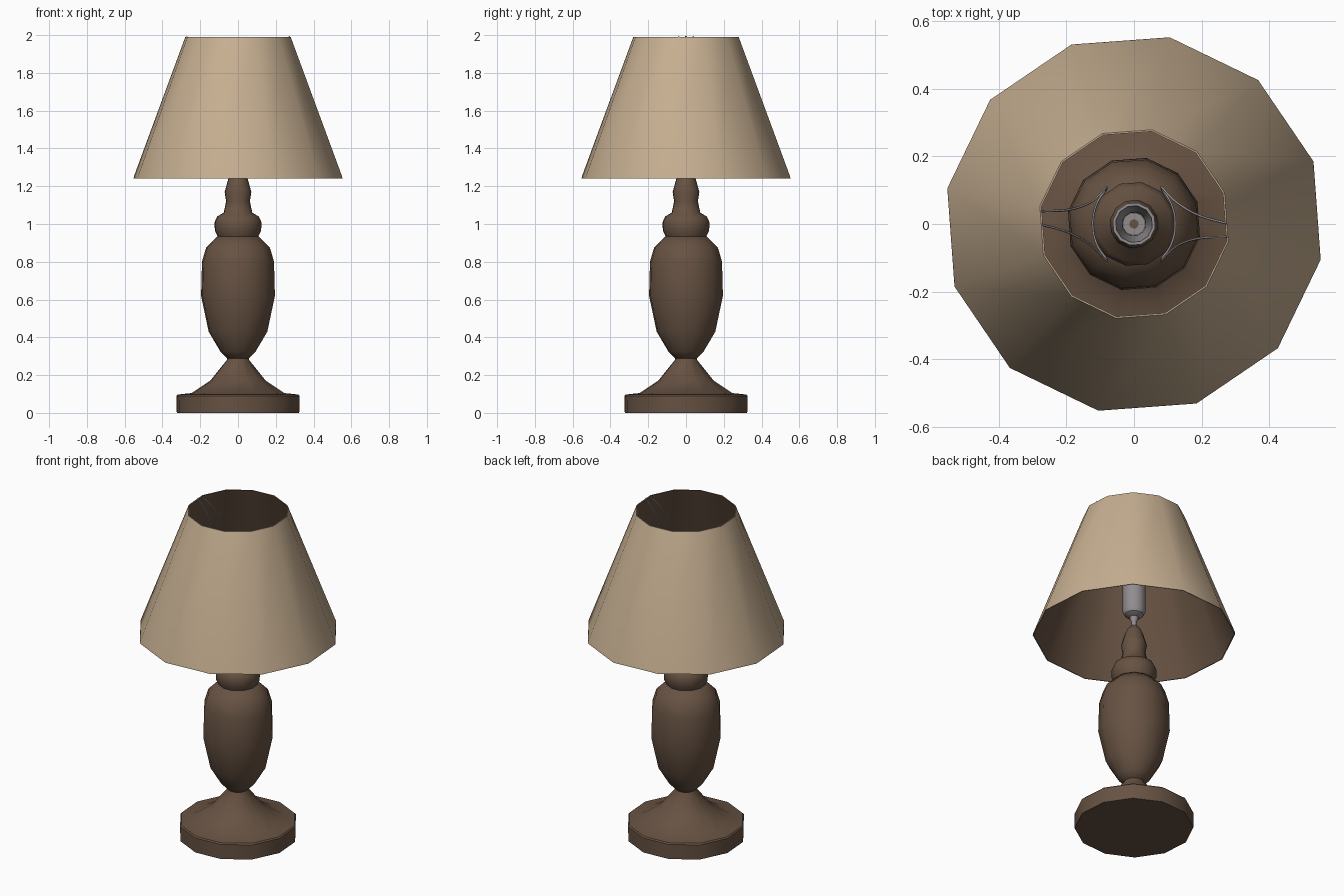
import bpy, bmesh, math

if "Cube" in bpy.data.objects:
    bpy.data.objects.remove(bpy.data.objects["Cube"])

SIDES = 12
TURN = math.radians(19.2)  # rotation of the twelve-sided parts


def material(name, rgb):
    m = bpy.data.materials.new(name)
    m.diffuse_color = (*rgb, 1)
    m.use_nodes = True
    m.node_tree.nodes["Principled BSDF"].inputs["Base Color"].default_value = m.diffuse_color
    return m


wood = material("dark_brown", (0.135, 0.085, 0.055))
cloth = material("tan_cloth", (0.57, 0.43, 0.285))
metal = material("grey_metal", (0.29, 0.27, 0.275))


def lathe(name, profile, mats, sides=SIDES, angle=35, closed=False, rule=None):
    """Spin a (radius, height) profile around z; cap its ends unless it is closed."""
    bm = bmesh.new()
    rings = []
    for r, z in profile:
        rings.append([bm.verts.new((r * math.cos(TURN + i * math.tau / sides),
                                    r * math.sin(TURN + i * math.tau / sides), z))
                      for i in range(sides)])
    pairs = list(zip(rings, rings[1:]))
    if closed:
        pairs.append((rings[-1], rings[0]))
    for k, (a, b) in enumerate(pairs):
        for i in range(sides):
            j = (i + 1) % sides
            f = bm.faces.new((a[i], a[j], b[j], b[i]))
            f.material_index = rule(k) if rule else 0
    if not closed:
        bm.faces.new(rings[0][::-1])
        f = bm.faces.new(rings[-1])
        f.material_index = rule(len(pairs)) if rule else 0
    bmesh.ops.recalc_face_normals(bm, faces=bm.faces)
    me = bpy.data.meshes.new(name)
    bm.to_mesh(me)
    bm.free()
    ob = bpy.data.objects.new(name, me)
    bpy.context.collection.objects.link(ob)
    for m in mats:
        me.materials.append(m)
    bpy.ops.object.select_all(action='DESELECT')
    ob.select_set(True)
    bpy.context.view_layer.objects.active = ob
    bpy.ops.object.shade_smooth_by_angle(angle=math.radians(angle))
    return ob


# Turned wooden foot and body
lathe("foot", [(0.33, 0), (0.332, 0.09), (0.325, 0.097), (0.25, 0.105),
               (0.15, 0.17), (0.06, 0.28), (0.056, 0.30)], [wood])
lathe("body", [(0.056, 0.285), (0.095, 0.325), (0.158, 0.43), (0.199, 0.62),
               (0.194, 0.80), (0.172, 0.875), (0.112, 0.935)], [wood], angle=50)
lathe("collar_and_neck", [(0.105, 0.925), (0.125, 0.965), (0.126, 1.01), (0.112, 1.04),
                          (0.077, 1.06), (0.064, 1.12), (0.072, 1.17), (0.066, 1.19),
                          (0.052, 1.24), (0.038, 1.272)], [wood], angle=50)

# Metal stem and hollow bulb socket
lathe("stem", [(0.026, 1.265), (0.026, 1.285), (0.014, 1.295), (0.014, 1.32),
               (0.024, 1.34), (0.024, 1.37)], [metal])
lathe("socket", [(0.024, 1.35), (0.054, 1.365), (0.064, 1.385), (0.064, 1.60), (0.055, 1.60),
                 (0.036, 1.46), (0.034, 1.43), (0.014, 1.43)],
      [metal, wood], rule=lambda k: 1 if k == 7 else 0)

# Thin lampshade: cloth outside and on the rims, brown lining inside
lathe("lampshade", [(0.563, 1.24), (0.561, 1.252), (0.284, 1.99), (0.279, 1.99), (0.558, 1.24)],
      [cloth, wood], closed=True, rule=lambda k: 1 if k == 3 else 0)

# Wire clips that hang from the upper rim and grip the bulb on both sides
for side, label in ((-1, "left"), (1, "right")):
    dy = -0.018 * side
    path = [(0.274, 0.020, 1.992), (0.20, 0.032, 1.94), (0.13, 0.062, 1.84), (0.083, 0.102, 1.70),
            (0.108, 0.065, 1.69), (0.122, 0.0, 1.685)]
    path += [(x, -y, z) for x, y, z in path[-2::-1]]
    cu = bpy.data.curves.new("wire_" + label, 'CURVE')
    cu.dimensions = '3D'
    cu.bevel_depth = 0.0035
    cu.bevel_resolution = 1
    cu.resolution_u = 5
    cu.use_fill_caps = True
    sp = cu.splines.new('BEZIER')
    sp.bezier_points.add(len(path) - 1)
    for p, (x, y, z) in zip(sp.bezier_points, path):
        rim = max(0, (x - 0.12) / 0.154)
        p.co = (side * x, y + dy * rim, z)
        p.handle_left_type = p.handle_right_type = 'AUTO'
    cu.materials.append(metal)
    bpy.context.collection.objects.link(bpy.data.objects.new("wire_clip_" + label, cu))
